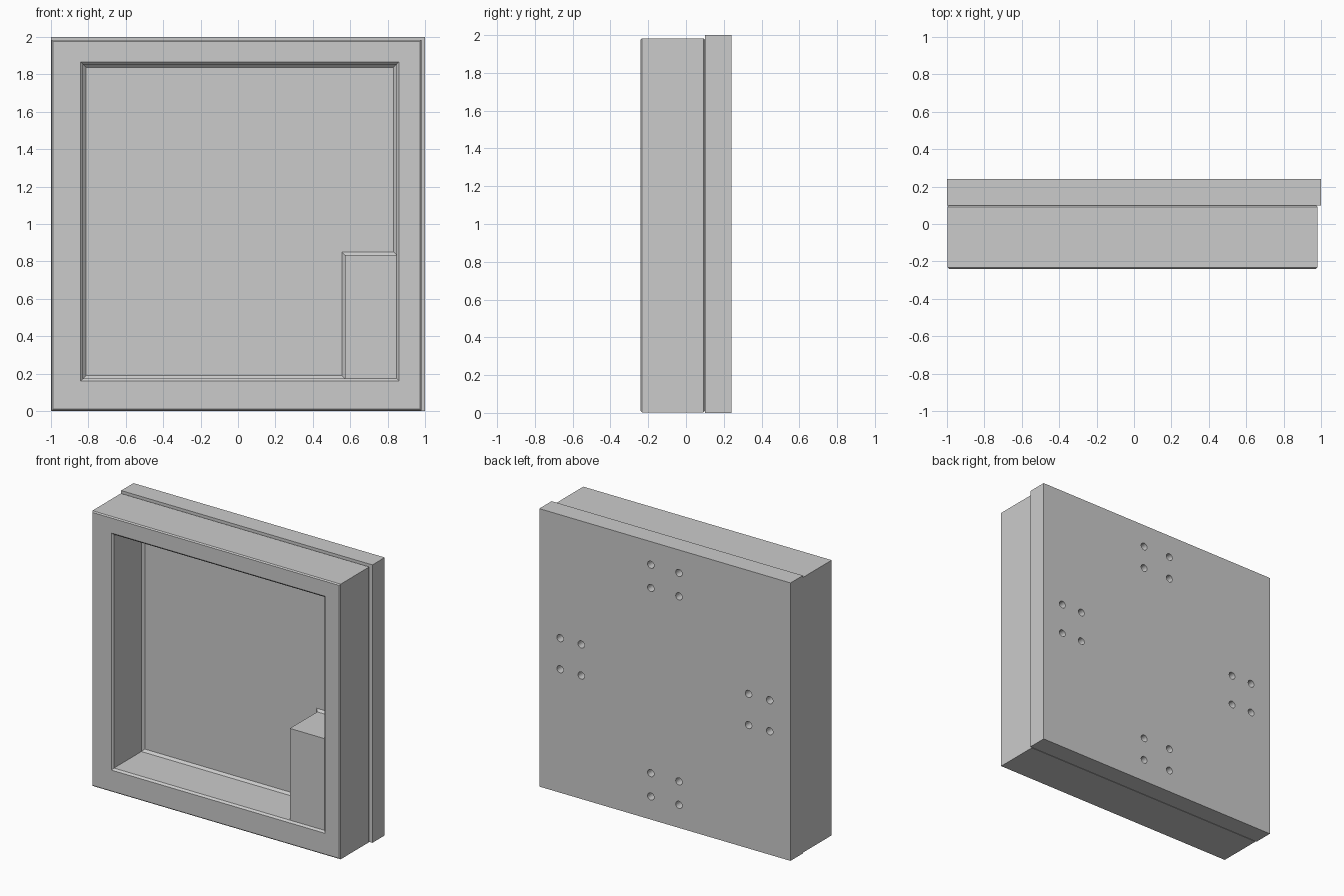
import bpy, bmesh, math
from mathutils import Matrix

if "Cube" in bpy.data.objects:
    bpy.data.objects.remove(bpy.data.objects["Cube"])


def make_object(name, bm):
    bmesh.ops.recalc_face_normals(bm, faces=bm.faces)
    mesh = bpy.data.meshes.new(name)
    bm.to_mesh(mesh)
    bm.free()
    obj = bpy.data.objects.new(name, mesh)
    bpy.context.collection.objects.link(obj)
    return obj


def loft(name, rings):
    """Solid through rectangular rings, each (y, x0, x1, z0, z1)."""
    bm = bmesh.new()
    loops = [[bm.verts.new((x, y, z)) for x, z in ((x0, z0), (x1, z0), (x1, z1), (x0, z1))]
             for y, x0, x1, z0, z1 in rings]
    for a, b in zip(loops, loops[1:]):
        for i in range(4):
            j = (i + 1) % 4
            bm.faces.new((a[i], a[j], b[j], b[i]))
    bm.faces.new(loops[0])
    bm.faces.new(loops[-1])
    return make_object(name, bm)


def grow(y, rect, d):
    x0, x1, z0, z1 = rect
    return (y, x0 - d, x1 + d, z0 - d, z1 + d)


def cut(obj, cutter):
    mod = obj.modifiers.new("cut", 'BOOLEAN')
    mod.operation = 'DIFFERENCE'
    mod.solver = 'EXACT'
    mod.object = cutter
    bpy.context.view_layer.objects.active = obj
    bpy.ops.object.modifier_apply(modifier=mod.name)
    bpy.data.objects.remove(cutter)


# Front frame: softly chamfered box
outer = (-0.997, 0.98, 0.003, 1.983)
frame = loft("front_frame", [grow(-0.24, outer, -0.008), grow(-0.232, outer, 0),
                             grow(0.092, outer, 0), grow(0.1, outer, -0.008)])

# Opening: chamfered at the front lip and where it meets the back plate
opening = (-0.828, 0.848, 0.174, 1.854)
cut(frame, loft("opening_cutter", [grow(-0.253, opening, 0.026), grow(-0.227, opening, 0),
                                   grow(0.084, opening, 0), grow(0.115, opening, -0.031)]))

# Corner block inside the opening, with a flared foot at the back
loft("corner_block", [(-0.227, 0.572, 0.848, 0.174, 0.834),
                      (0.084, 0.572, 0.848, 0.174, 0.834),
                      (0.1, 0.556, 0.848, 0.174, 0.85)])

# Back plate
plate = loft("back_plate", [(0.1, -1, 1, 0, 2), (0.24, -1, 1, 0, 2)])

# Four groups of four blind mounting holes
bm = bmesh.new()
turn = Matrix.Rotation(math.radians(90), 4, 'X')
for cx, cz in ((0, 0.75), (0, -0.75), (0.75, 0), (-0.75, 0)):
    for s in (-1, 1):
        for t in (-1, 1):
            across, along = 0.112 * s, 0.084 * t
            dx, dz = (across, along) if cx == 0 else (along, across)
            bmesh.ops.create_cone(bm, cap_ends=True, segments=20, radius1=0.026, radius2=0.026,
                                  depth=0.2,
                                  matrix=Matrix.Translation((cx + dx, 0.24, 1 + cz + dz)) @ turn)
cut(plate, make_object("hole_cutter", bm))
